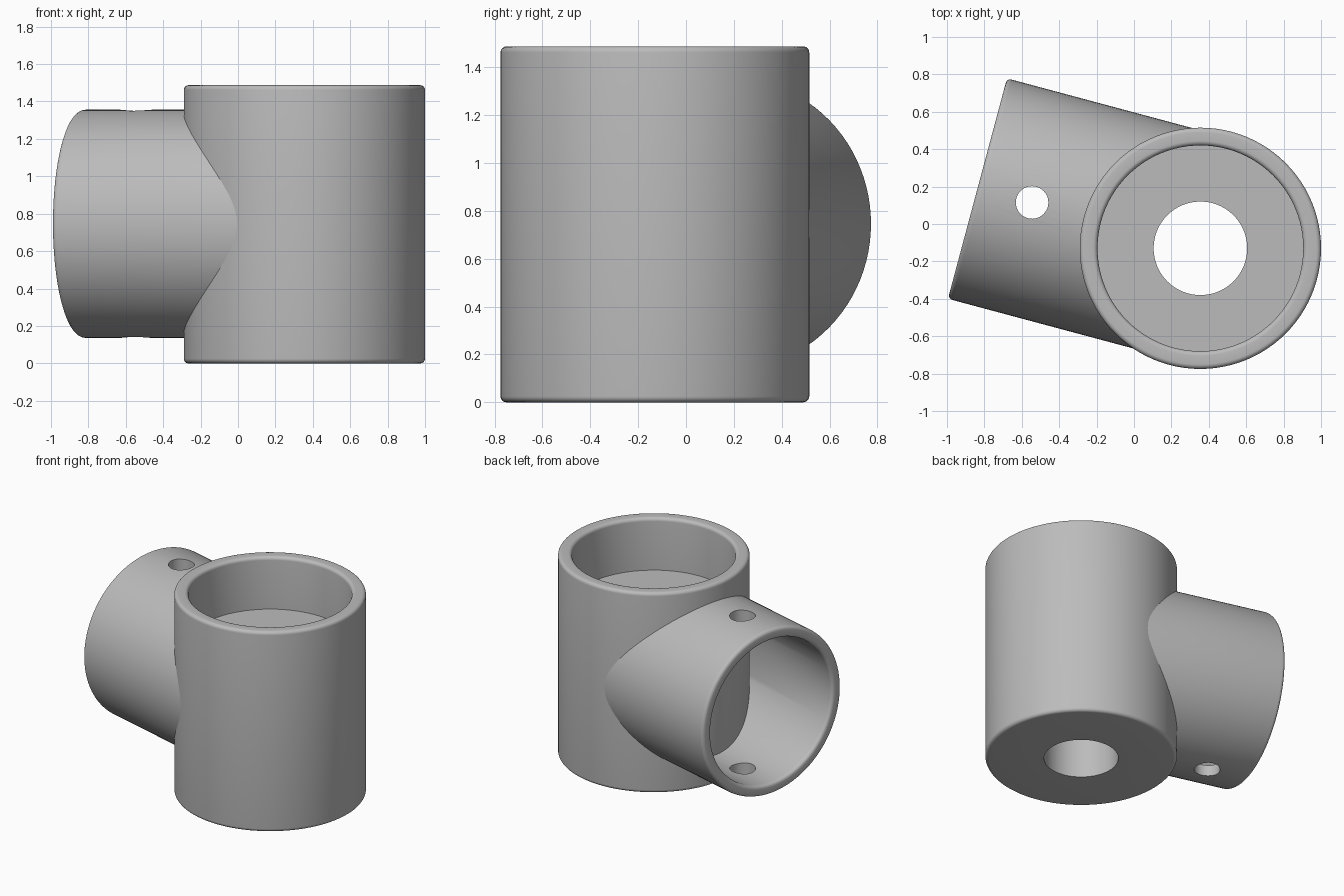
import bpy, bmesh
from math import sin, cos, pi, sqrt, radians
from mathutils import Matrix, Vector

if "Cube" in bpy.data.objects:
    bpy.data.objects.remove(bpy.data.objects["Cube"], do_unlink=True)

SEGMENTS = 96
HEIGHT, BODY_R, RECESS_R, FLOOR_Z, HOLE_R = 1.487, 0.645, 0.55, 1.10, 0.25
TUBE_R, BORE_R, REACH, PIN_R = 0.61, 0.53, 1.234, 0.087
FILLET = 0.025
AXIS = Vector((0.355, -0.13, 0))

grey = bpy.data.materials.new("plain grey")
grey.use_nodes = True
grey.diffuse_color = (0.5, 0.5, 0.5, 1)
grey.node_tree.nodes["Principled BSDF"].inputs["Base Color"].default_value = (0.5, 0.5, 0.5, 1)


def fillet(r, z, start):
    """Quarter-round arc about (r, z), counter-clockwise from start degrees."""
    return [(r + FILLET * cos(radians(start + a)), z + FILLET * sin(radians(start + a)))
            for a in range(0, 91, 15)]


def lathe(name, profile, place, adjust=None):
    """Revolve a closed (radius, height) loop about z; adjust may bend heights."""
    bm = bmesh.new()
    rings = []
    for r, z in profile:
        ring = []
        for i in range(SEGMENTS):
            a = 2 * pi * i / SEGMENTS
            h = adjust(r, z, a) if adjust else z
            ring.append(bm.verts.new((r * cos(a), r * sin(a), h)))
        rings.append(ring)
    for k, ring in enumerate(rings):
        nxt = rings[(k + 1) % len(rings)]
        for i in range(SEGMENTS):
            j = (i + 1) % SEGMENTS
            bm.faces.new((ring[i], ring[j], nxt[j], nxt[i]))
    bm.transform(place)
    bmesh.ops.recalc_face_normals(bm, faces=bm.faces)
    mesh = bpy.data.meshes.new(name)
    bm.to_mesh(mesh)
    bm.free()
    mesh.materials.append(grey)
    obj = bpy.data.objects.new(name, mesh)
    bpy.context.collection.objects.link(obj)
    return obj


def smooth(obj):
    bpy.ops.object.select_all(action='DESELECT')
    obj.select_set(True)
    bpy.context.view_layer.objects.active = obj
    bpy.ops.object.shade_smooth_by_angle(angle=radians(35))


# Upright body: rounded rims, top recess and a hole through its floor
f = FILLET
body_profile = ([(HOLE_R, 0)] + fillet(BODY_R - f, f, -90)
                + fillet(BODY_R - f, HEIGHT - f, 0)
                + fillet(RECESS_R + f, HEIGHT - f, 90)
                + [(RECESS_R, FLOOR_Z), (HOLE_R, FLOOR_Z)])
body = lathe("upright_body", body_profile, Matrix.Translation(AXIS))
smooth(body)


# Side tube: its inner end is mitred to sit just inside the body's wall
def mitre(r, z, a):
    return z if z > 1 else sqrt((BODY_R - 0.02) ** 2 - (r * sin(a)) ** 2)


turn = Matrix.Rotation(radians(165), 4, 'Z') @ Matrix.Rotation(radians(90), 4, 'Y')
tube_place = Matrix.Translation(AXIS + Vector((0, 0, 0.746))) @ turn
tube_profile = ([(BORE_R, 0), (TUBE_R, 0)] + fillet(TUBE_R - f, REACH - f, 0)
                + fillet(BORE_R + f, REACH - f, 90))
tube = lathe("side_tube", tube_profile, tube_place, mitre)

# Pin hole drilled straight down through both walls of the tube
bpy.ops.mesh.primitive_cylinder_add(vertices=48, radius=PIN_R, depth=2,
                                    location=(-0.545, 0.115, 0.746))
cutter = bpy.context.object
cutter.name = "pin_hole_cutter"
cutter.hide_render = True
cutter.data.materials.append(grey)
drill = tube.modifiers.new("pin_hole", 'BOOLEAN')
drill.operation = 'DIFFERENCE'
drill.solver = 'EXACT'
drill.object = cutter
bpy.context.view_layer.objects.active = tube
bpy.ops.object.modifier_apply(modifier=drill.name)
bpy.data.objects.remove(cutter, do_unlink=True)
smooth(tube)
